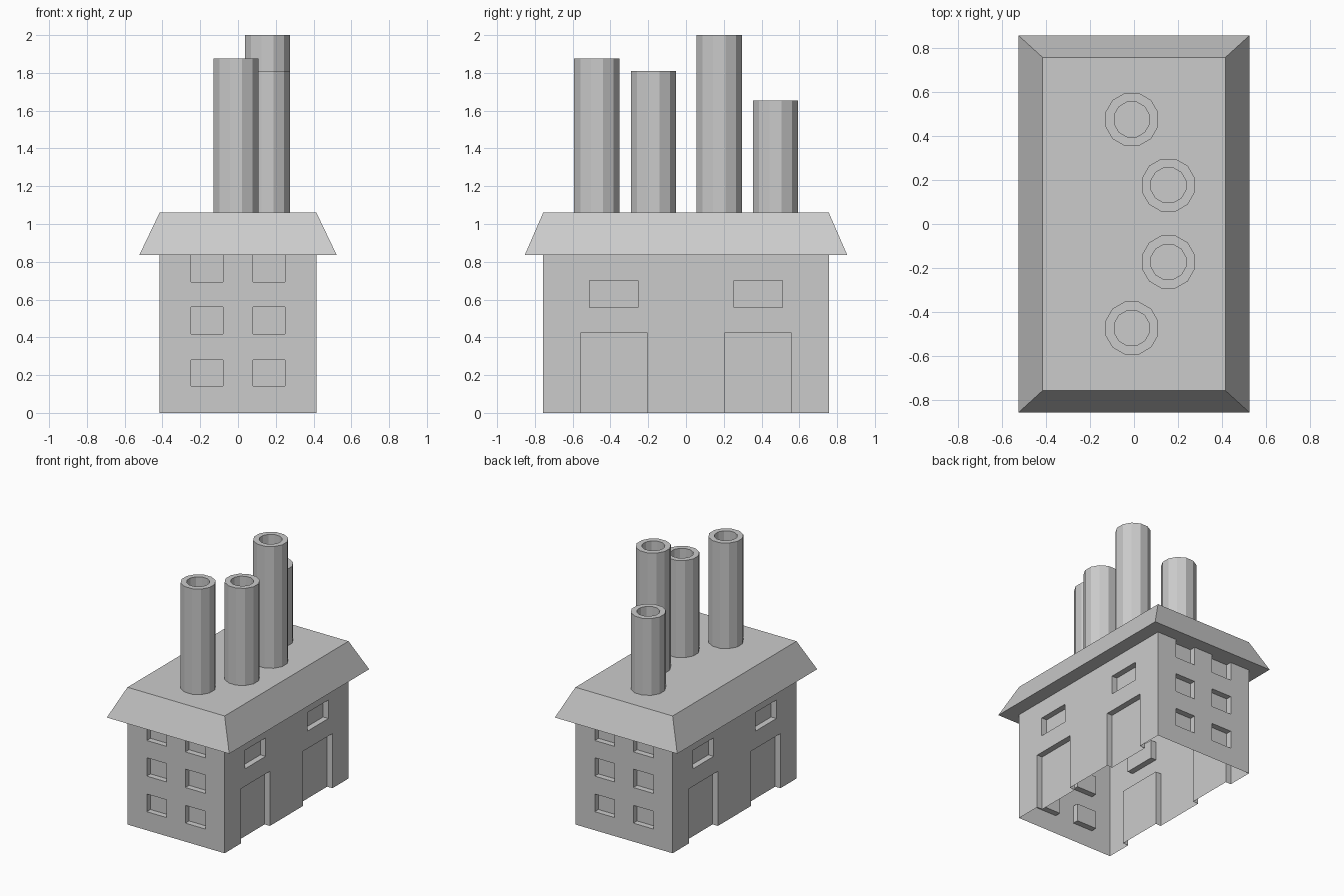
import bpy, bmesh, math
from mathutils import Matrix

if "Cube" in bpy.data.objects:
    bpy.data.objects.remove(bpy.data.objects["Cube"])

HALF_X, HALF_Y, EAVE, ROOF_TOP = 0.415, 0.756, 0.835, 1.06
RECESS = 0.045


def finish(bm, name):
    bmesh.ops.remove_doubles(bm, verts=bm.verts, dist=1e-5)
    mesh = bpy.data.meshes.new(name)
    bm.to_mesh(mesh)
    bm.free()
    obj = bpy.data.objects.new(name, mesh)
    bpy.context.collection.objects.link(obj)
    return obj


def add_wall(bm, half, dist, angle, openings):
    """Wall sheet with recessed openings (u0, u1, z0, z1), turned about z."""
    turn = Matrix.Rotation(angle, 4, 'Z')

    def quad(*pts):
        bm.faces.new([bm.verts.new(turn @ Matrix.Translation(p).translation)
                      for p in pts])

    us = sorted({-half, half, *(v for o in openings for v in o[:2])})
    zs = sorted({0, EAVE, *(v for o in openings for v in o[2:])})
    # plain wall surface around the openings
    for a, b in zip(us, us[1:]):
        for c, d in zip(zs, zs[1:]):
            u, z = (a + b) / 2, (c + d) / 2
            if not any(o[0] < u < o[1] and o[2] < z < o[3] for o in openings):
                quad((a, -dist, c), (b, -dist, c), (b, -dist, d), (a, -dist, d))
    # recess panels and their edges; doors have no sill
    inner = -dist + RECESS
    for u0, u1, z0, z1 in openings:
        ring = [(u0, z0), (u1, z0), (u1, z1), (u0, z1)]
        quad(*[(u, inner, z) for u, z in ring])
        for i in range(1 if z0 == 0 else 0, 4):
            (a, c), (b, d) = ring[i], ring[(i + 1) % 4]
            quad((a, -dist, c), (b, -dist, d), (b, inner, d), (a, inner, c))


def both_sides(u0, u1, z0, z1):
    return [(u0, u1, z0, z1), (-u1, -u0, z0, z1)]


# walls: open underneath, opposite sides alike
end_windows = [o for z0, z1 in ((0.143, 0.28), (0.418, 0.56), (0.693, EAVE))
               for o in both_sides(0.08, 0.25, z0, z1)]
side_openings = both_sides(0.203, 0.559, 0, 0.422) + both_sides(0.255, 0.51, 0.557, 0.70)
bm = bmesh.new()
for angle in (0, math.pi):
    add_wall(bm, HALF_X, HALF_Y, angle, end_windows)
    add_wall(bm, HALF_Y, HALF_X, angle + math.pi / 2, side_openings)
finish(bm, "walls")

# roof: block tapering from the eaves to a flat top
bm = bmesh.new()
bmesh.ops.create_cube(bm, size=2)
for v in bm.verts:
    top = v.co.z > 0
    v.co.x *= HALF_X if top else 0.523
    v.co.y *= HALF_Y if top else 0.854
    v.co.z = ROOF_TOP if top else EAVE
finish(bm, "roof")


# chimneys: twelve-sided hollow pipes
def chimney(name, x, y, top, sides=12):
    bm = bmesh.new()
    loops = []
    for r, z in ((0.124, ROOF_TOP), (0.124, top), (0.082, top), (0.082, ROOF_TOP)):
        angles = [(i + 0.5) * math.tau / sides for i in range(sides)]
        loops.append([bm.verts.new((x + r * math.cos(a), y + r * math.sin(a), z))
                      for a in angles])
    for lo, hi in zip(loops, loops[1:]):
        for i in range(sides):
            j = (i + 1) % sides
            bm.faces.new((lo[i], lo[j], hi[j], hi[i]))
    finish(bm, name)


chimney("chimney_front", -0.01, -0.472, 1.875)
chimney("chimney_mid_front", 0.156, -0.172, 1.81)
chimney("chimney_mid_back", 0.156, 0.176, 2.0)
chimney("chimney_back", -0.01, 0.474, 1.653)
